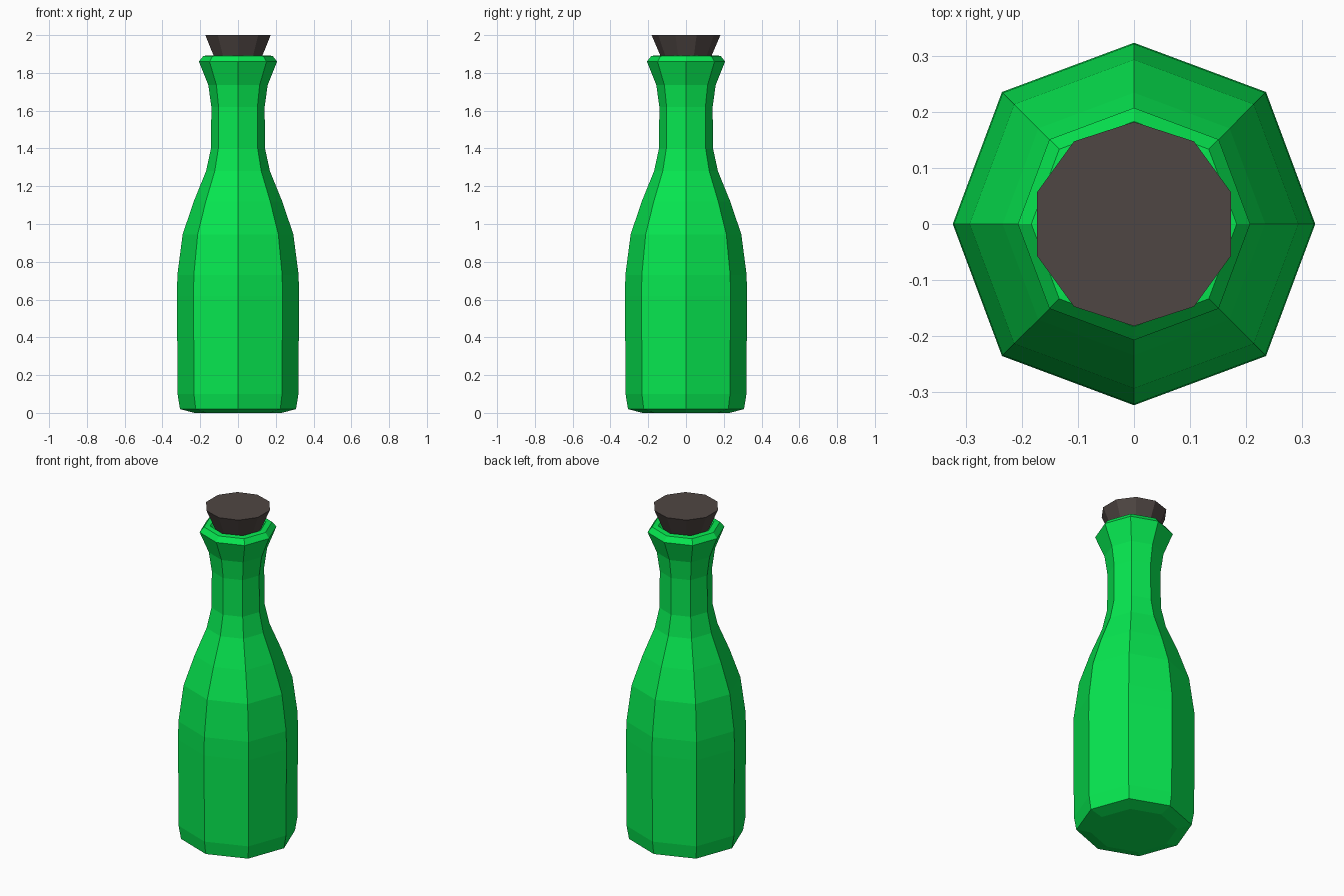
import bpy, bmesh
from math import cos, sin, pi

if "Cube" in bpy.data.objects:
    bpy.data.objects.remove(bpy.data.objects["Cube"])


def material(name, colour):
    m = bpy.data.materials.new(name)
    m.diffuse_color = (*colour, 1)
    m.use_nodes = True
    m.node_tree.nodes["Principled BSDF"].inputs["Base Color"].default_value = m.diffuse_color
    return m


def lathe(name, profile, sides, start, mat, diagonal=1.0):
    """Flat-faced solid from (radius, z) rings, capped at both ends."""
    bm = bmesh.new()
    rings = []
    for r, z in profile:
        ring = []
        for i in range(sides):
            a = start + 2 * pi * i / sides
            k = r * (diagonal if i % 2 else 1)
            ring.append(bm.verts.new((k * cos(a), k * sin(a), z)))
        rings.append(ring)
    for lo, hi in zip(rings, rings[1:]):
        for i in range(sides):
            j = (i + 1) % sides
            bm.faces.new((lo[i], lo[j], hi[j], hi[i]))
    bm.faces.new(rings[0][::-1])
    bm.faces.new(rings[-1])
    bmesh.ops.recalc_face_normals(bm, faces=bm.faces)
    me = bpy.data.meshes.new(name)
    bm.to_mesh(me)
    bm.free()
    me.materials.append(mat)
    ob = bpy.data.objects.new(name, me)
    bpy.context.collection.objects.link(ob)
    return ob


green = material("green_glass", (0.002, 0.8, 0.08))
dark = material("dark_cork", (0.078, 0.061, 0.056))

# Eight-sided bottle: base, body, shoulder, neck, flared lip, inner mouth
lathe("bottle", [
    (0.23, 0.0), (0.307, 0.02), (0.32, 0.10), (0.323, 0.62), (0.321, 0.73),
    (0.293, 0.945), (0.234, 1.12), (0.169, 1.28), (0.143, 1.40),
    (0.141, 1.62), (0.157, 1.735), (0.207, 1.86), (0.183, 1.89),
    (0.15, 1.893), (0.12, 1.86),
], 8, 0, green, 1.03)

# Ten-sided tapered stopper
lathe("stopper", [(0.118, 1.85), (0.182, 2.0)], 10, pi / 2, dark)
